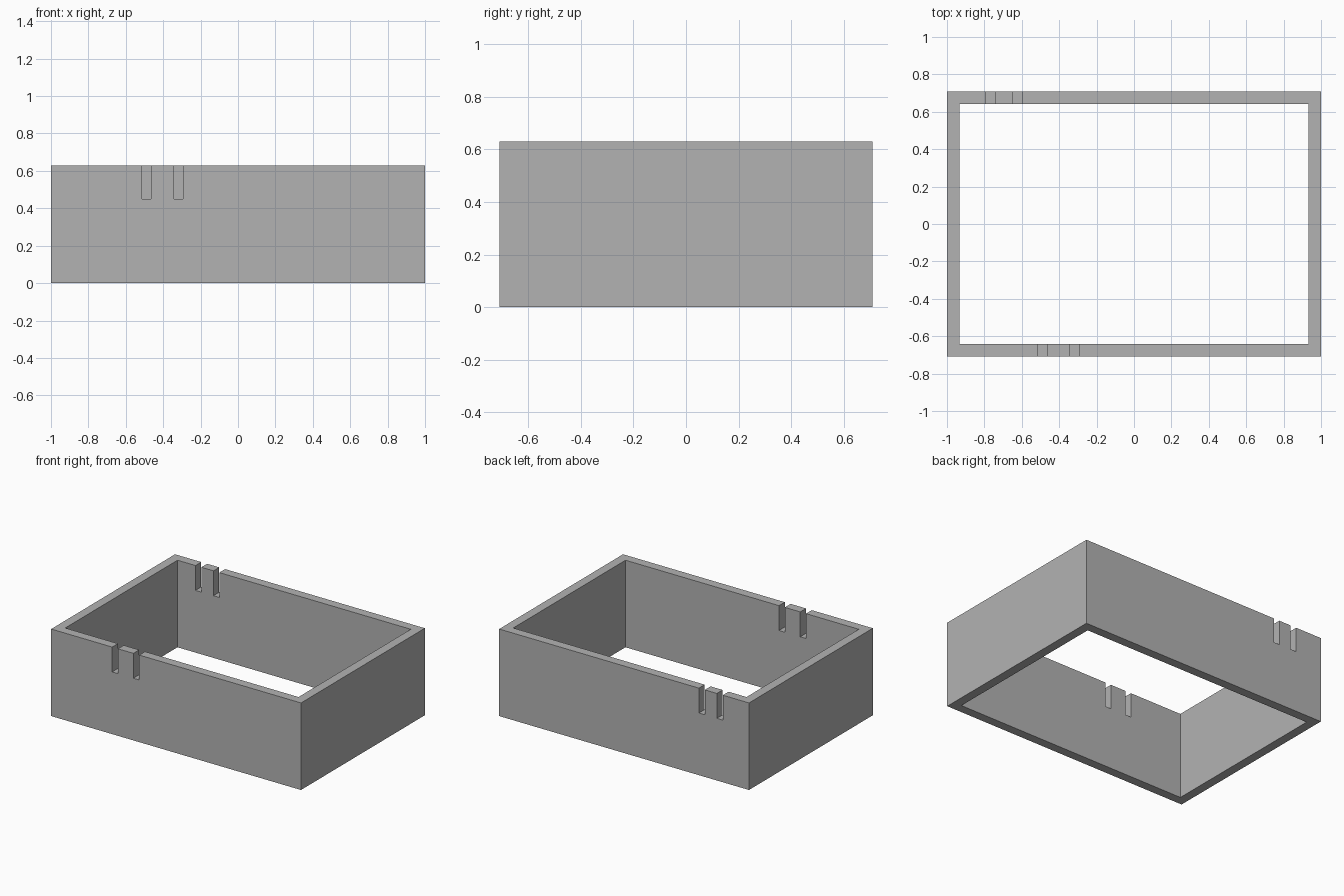
import bpy

if "Cube" in bpy.data.objects:
    bpy.data.objects.remove(bpy.data.objects["Cube"])

LENGTH, DEPTH, HEIGHT, WALL = 2.0, 1.416, 0.63, 0.066
SLOT_WIDTH, SLOT_FLOOR = 0.047, 0.45

grey = bpy.data.materials.new("plain grey")
grey.diffuse_color = (0.45, 0.45, 0.45, 1)
grey.use_nodes = True
grey.node_tree.nodes["Principled BSDF"].inputs["Base Color"].default_value = grey.diffuse_color


def box(name, low, high):
    """Axis-aligned box between two corners."""
    bpy.ops.mesh.primitive_cube_add(size=1, location=[(a + b) / 2 for a, b in zip(low, high)])
    obj = bpy.context.object
    obj.name = name
    obj.scale = [b - a for a, b in zip(low, high)]
    bpy.ops.object.transform_apply(location=True, rotation=False, scale=True)
    obj.data.materials.append(grey)
    return obj


def cut(target, cutter):
    """Subtract the cutter and keep it as a hidden helper."""
    mod = target.modifiers.new(cutter.name, 'BOOLEAN')
    mod.operation = 'DIFFERENCE'
    mod.solver = 'EXACT'
    mod.object = cutter
    bpy.context.view_layer.objects.active = target
    bpy.ops.object.modifier_apply(modifier=mod.name)
    bpy.data.objects.remove(cutter, do_unlink=True)


# Rectangular frame, open at the top and bottom
x, y = LENGTH / 2, DEPTH / 2
frame = box("box_frame", (-x, -y, 0), (x, y, HEIGHT))
cut(frame, box("opening_cutter", (-x + WALL, -y + WALL, -0.1), (x - WALL, y - WALL, HEIGHT + 0.1)))

# Pairs of slots in the top edge of the front and back walls
for side, starts in ((-1, (-0.512, -0.342)), (1, (-0.79, -0.646))):
    y0, y1 = sorted((side * (y + 0.05), side * (y - WALL - 0.05)))
    for start in starts:
        cut(frame, box("slot_cutter", (start, y0, SLOT_FLOOR), (start + SLOT_WIDTH, y1, HEIGHT + 0.1)))
